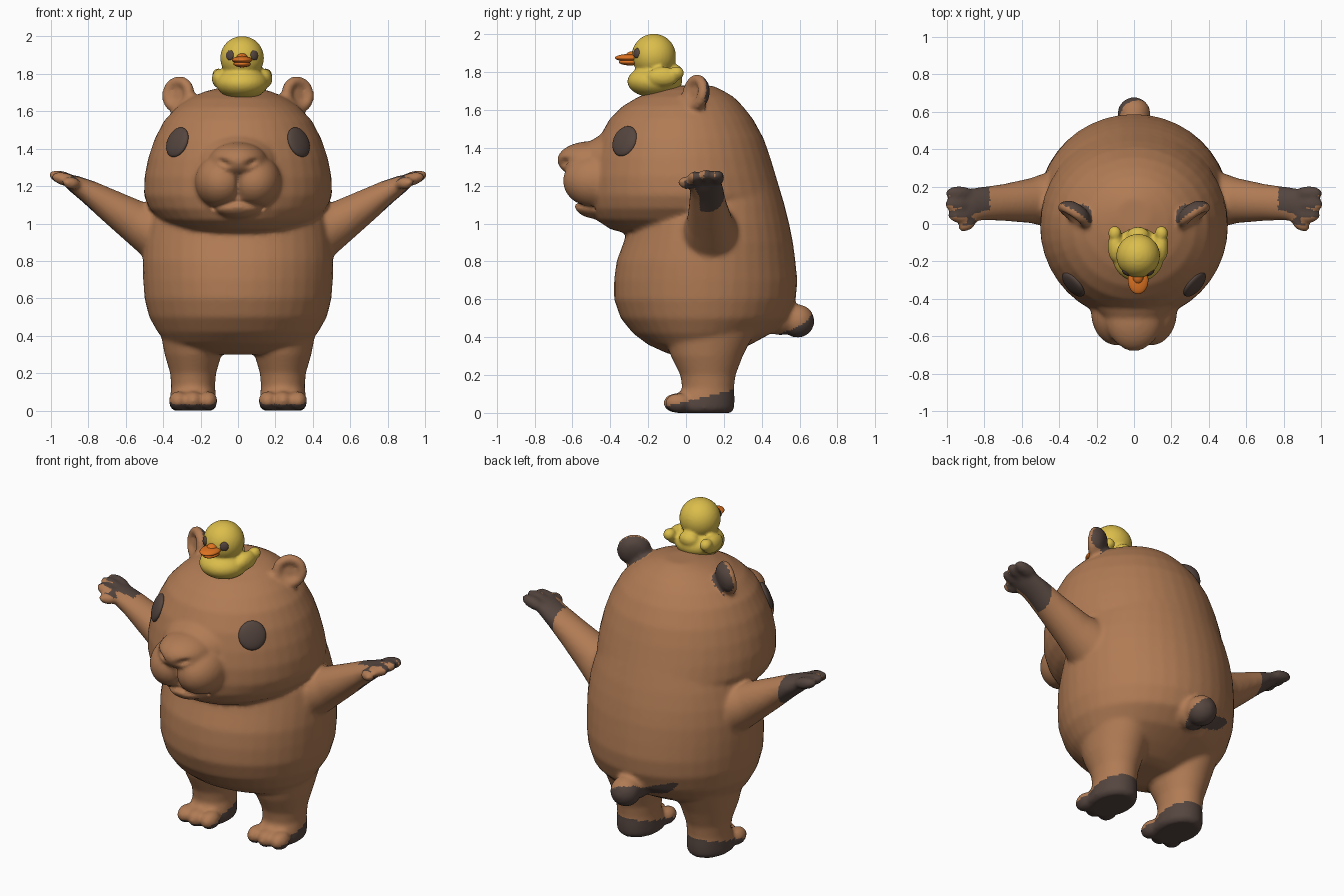
import bpy
import bmesh
from math import cos, sin, pi, exp
from mathutils import Vector, Matrix
from mathutils.bvhtree import BVHTree

cube = bpy.data.objects.get("Cube")
if cube:
    bpy.data.objects.remove(cube, do_unlink=True)


def material(name, rgb):
    m = bpy.data.materials.new(name)
    m.use_nodes = True
    m.diffuse_color = (*rgb, 1)
    m.node_tree.nodes["Principled BSDF"].inputs["Base Color"].default_value = (*rgb, 1)
    return m


brown = material("brown fur", (0.44, 0.20, 0.09))
dark = material("dark brown", (0.09, 0.06, 0.05))
yellow = material("yellow", (0.71, 0.51, 0.07))
orange = material("orange", (0.73, 0.17, 0.015))


def ellipsoid(bm, centre, radii, facing=None):
    """Add an ellipsoid; its local z follows the facing direction."""
    rot = Vector(facing).to_track_quat('Z', 'Y').to_matrix().to_4x4() if facing else Matrix()
    bmesh.ops.create_uvsphere(bm, u_segments=32, v_segments=20, radius=1,
                              matrix=Matrix.Translation(centre) @ rot @ Matrix.Diagonal((*radii, 1)))


def loft(bm, rings, sides=40):
    """Skin elliptical rings given as (centre, half axis, half axis)."""
    loops = []
    for c, u, v in rings:
        c, u, v = Vector(c), Vector(u), Vector(v)
        loops.append([bm.verts.new(c + u * cos(2 * pi * i / sides) + v * sin(2 * pi * i / sides))
                      for i in range(sides)])
    for a, b in zip(loops, loops[1:]):
        for i in range(sides):
            j = (i + 1) % sides
            bm.faces.new((a[i], a[j], b[j], b[i]))
    bm.faces.new(loops[0])
    bm.faces.new(loops[-1])


def upright(bm, profile, cx=0):
    """Loft horizontal rings given as (z, half width, front y, back y)."""
    loft(bm, [((cx, (f + b) / 2, z), (w, 0, 0), (0, (b - f) / 2, 0)) for z, w, f, b in profile])


def finish(name, bm, mats):
    bmesh.ops.recalc_face_normals(bm, faces=bm.faces)
    me = bpy.data.meshes.new(name)
    bm.to_mesh(me)
    bm.free()
    for m in mats:
        me.materials.append(m)
    me.shade_smooth()
    ob = bpy.data.objects.new(name, me)
    bpy.context.scene.collection.objects.link(ob)
    return ob


def blend(ob, voxel, rounds):
    """Fuse overlapping shells into one soft skin."""
    rm = ob.modifiers.new("fuse", 'REMESH')
    rm.mode = 'VOXEL'
    rm.voxel_size = voxel
    sm = ob.modifiers.new("soften", 'SMOOTH')
    sm.factor, sm.iterations = 0.5, rounds
    deps = bpy.context.evaluated_depsgraph_get()
    me = bpy.data.meshes.new_from_object(ob.evaluated_get(deps))
    mats = list(ob.data.materials)
    ob.modifiers.clear()
    ob.data = me
    me.materials.clear()
    for m in mats:
        me.materials.append(m)
    me.shade_smooth()


# Torso and head
bm = bmesh.new()
upright(bm, [(0.30, .20, -.04, .20), (0.315, .29, -.10, .25), (0.36, .38, -.20, .34),
             (0.42, .43, -.28, .45), (0.50, .475, -.345, .54), (0.60, .50, -.38, .58),
             (0.70, .507, -.38, .588), (0.80, .51, -.367, .578), (0.90, .505, -.33, .565),
             (1.0, .49, -.30, .545), (1.1, .46, -.25, .52), (1.2, .42, -.20, .49)])
upright(bm, [(0.94, .27, -.28, .30), (0.97, .34, -.40, .40), (1.02, .42, -.475, .48),
             (1.08, .475, -.505, .51), (1.15, .503, -.515, .505), (1.25, .50, -.51, .475),
             (1.35, .48, -.49, .445), (1.45, .447, -.46, .41), (1.55, .395, -.405, .355),
             (1.62, .33, -.335, .30), (1.67, .26, -.25, .25), (1.705, .18, -.15, .19),
             (1.728, .09, -.04, .14)])

# Muzzle: bridge, nose, lips and chin
ellipsoid(bm, (0, -.36, 1.32), (.225, .20, .165))
ellipsoid(bm, (0, -.50, 1.335), (.155, .18, .10))
ellipsoid(bm, (0, -.47, 1.10), (.13, .12, .075))
for s in (-1, 1):
    ellipsoid(bm, (s * .09, -.47, 1.225), (.14, .18, .145))

# Tail
ellipsoid(bm, (0, .50, .51), (.10, .10, .10))
ellipsoid(bm, (0, .59, .485), (.088, .088, .088))


def ear_axis(s):
    return Vector((s * .55, -.8, .15)).normalized()


def ear_centre(s):
    return Vector((s * .32, .05, 1.69))


for s in (-1, 1):
    # Ear: raised rim with a hollow front
    axis, centre = ear_axis(s), ear_centre(s)
    across = axis.cross(Vector((0, 0, 1))).normalized()
    up = across.cross(axis)
    for i in range(24):
        t = 2 * pi * i / 24
        ellipsoid(bm, centre + (across * cos(t) + up * sin(t)) * .071, (.029, .029, .029))
    ellipsoid(bm, centre - axis * .025, (.085, .085, .035), axis)

    # Arm
    slope = Vector((-.45 * s, 0, .89))
    loft(bm, [((s * x, y, z), (0, w, 0), slope * h) for x, y, z, w, h in
              [(.33, .13, .90, .17, .16), (.45, .13, .96, .15, .145), (.55, .125, 1.01, .12, .115),
               (.70, .115, 1.105, .098, .085), (.80, .11, 1.17, .09, .064),
               (.88, .10, 1.215, .09, .046), (.92, .10, 1.235, .075, .03)]])

    # Fingers and thumb
    for x, y, z in ((.935, .165, 1.242), (.94, .105, 1.246), (.925, .045, 1.236)):
        ellipsoid(bm, (s * x, y, z), (.038, .035, .075), (s * .93, 0, .25))
    ellipsoid(bm, (s * .89, .0, 1.215), (.033, .033, .055), (s * .8, -.55, .1))

    # Leg and toes
    upright(bm, [(0.0, .105, -.05, .235), (.02, .125, -.07, .255), (.08, .122, -.05, .257),
                 (.13, .117, -.02, .253), (.20, .123, -.03, .262), (.30, .152, -.08, .30),
                 (.42, .175, -.12, .36), (.55, .17, -.10, .36)], s * .24)
    for dx in (-.08, 0, .08):
        ellipsoid(bm, (s * (.24 + dx), -.04 - (.01 if dx == 0 else 0), .052), (.05, .07, .052))

body = finish("capybara_body", bm, [brown, dark])
blend(body, .013, 6)
mesh = body.data

# Mouth crease and nostrils pressed into the muzzle
for v in mesh.vertices:
    x, y, z = v.co
    if y < -.48:
        ax = abs(x)
        press = 0
        if 1.11 < z < 1.27:
            press = exp(-(ax / .012) ** 2)
        if ax < .14:
            press = max(press, exp(-((z - 1.118 + .25 * ax) / .014) ** 2))
        nostril = ((ax - .075) / .03) ** 2 + ((z - 1.325 - .3 * (ax - .075)) / .016) ** 2
        v.co.y += .02 * press + .028 * exp(-nostril)
mesh.update()


def is_dark(c, n):
    """Dark hands, soles, tail tip and backs of the ears."""
    s = 1 if c.x > 0 else -1
    if abs(c.x) > .77:
        return n.y > -.3 and c.y > -.01
    if c.z < .13:
        return c.z < min(.12, max(.03, .06 + .25 * c.y))
    if c.y > .48 and c.z < .6:
        return c.z < .44 + .6 * (c.y - .5) - .5 * c.x
    if c.z > 1.6 and (c - ear_centre(s)).length < .125:
        return n.dot(ear_axis(s)) < -.1 and abs(c.x) > .22 and (c.z > 1.64 or c.y > .1)
    return False


for p in mesh.polygons:
    p.material_index = int(is_dark(p.center, p.normal))

# Eyes set on the surface of the head
skin = BVHTree.FromPolygons([v.co for v in mesh.vertices], [p.vertices for p in mesh.polygons])
for s, side in ((1, "left"), (-1, "right")):
    spot, normal, _, _ = skin.find_nearest(Vector((s * .315, -.315, 1.43)))
    bm = bmesh.new()
    ellipsoid(bm, spot - normal * .004, (.08, .084, .026), normal)
    finish(side + "_eye", bm, [dark])

# Toy duck: body, wings, tail and head
dx = .022
bm = bmesh.new()
ellipsoid(bm, (dx, -.165, 1.75), (.14, .145, .085))
ellipsoid(bm, (dx, -.06, 1.795), (.06, .045, .045))
ellipsoid(bm, (dx, -.17, 1.885), (.117, .117, .117))
for s in (-1, 1):
    ellipsoid(bm, (dx + s * .12, -.12, 1.775), (.042, .085, .052))
    ellipsoid(bm, (dx + s * .125, -.05, 1.795), (.035, .04, .035))
duck = finish("duck_body", bm, [yellow])
blend(duck, .01, 3)

# Duck beak
bm = bmesh.new()
ellipsoid(bm, (dx, -.30, 1.875), (.055, .075, .02))
ellipsoid(bm, (dx, -.295, 1.853), (.045, .06, .018))
ellipsoid(bm, (dx, -.28, 1.885), (.03, .04, .025))
finish("duck_beak", bm, [orange])

# Duck eyes
for s, side in ((1, "left"), (-1, "right")):
    bm = bmesh.new()
    look = Vector((s * .58, -.8, .13)).normalized()
    ellipsoid(bm, Vector((dx, -.17, 1.885)) + look * .112, (.025, .027, .012), look)
    finish("duck_" + side + "_eye", bm, [dark])
